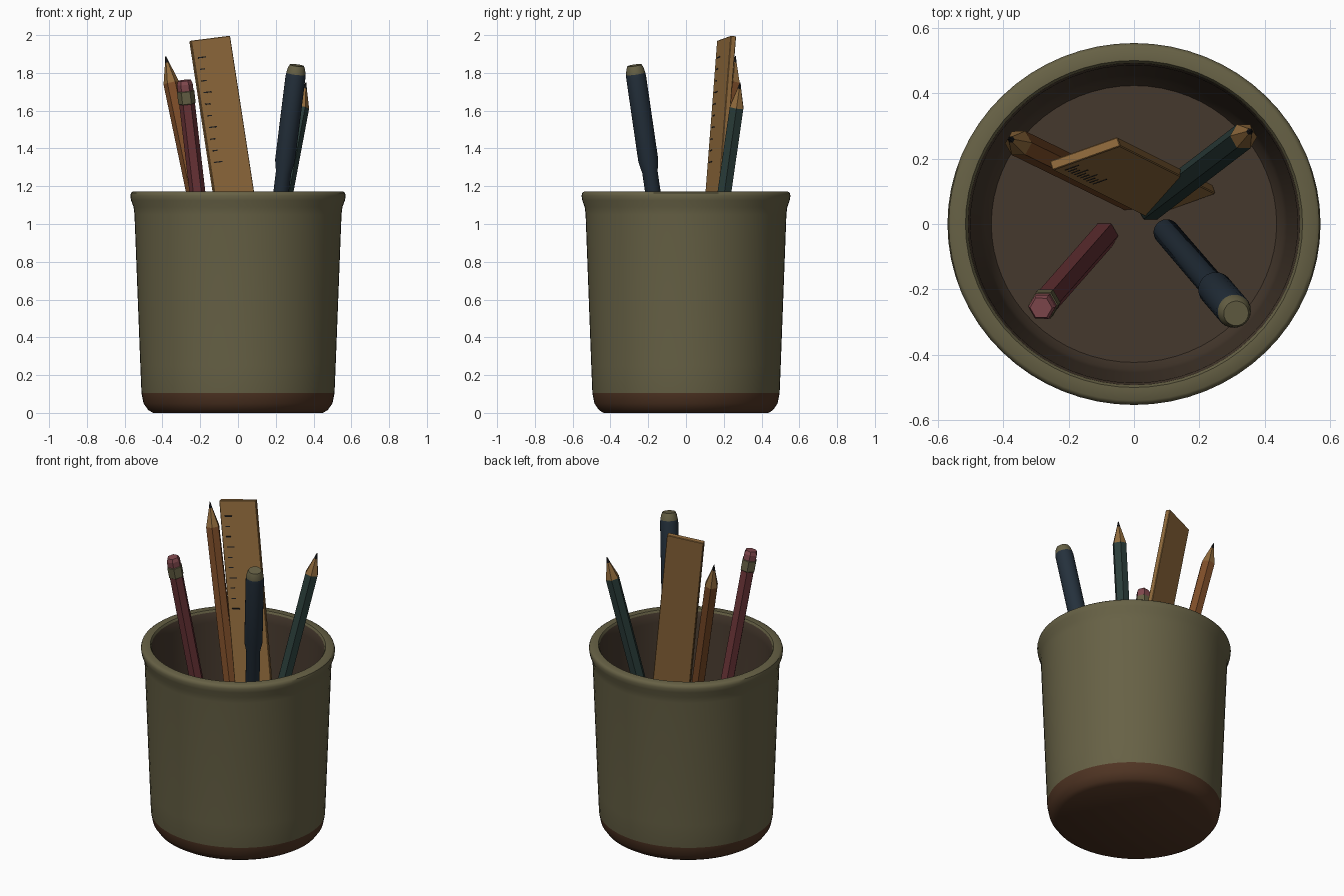
import bpy, bmesh, math
from mathutils import Vector

old = bpy.data.objects.get("Cube")
if old:
    bpy.data.objects.remove(old, do_unlink=True)


def material(name, rgb):
    m = bpy.data.materials.new(name)
    m.use_nodes = True
    m.diffuse_color = (*rgb, 1)
    m.node_tree.nodes["Principled BSDF"].inputs["Base Color"].default_value = (*rgb, 1)
    return m


OLIVE = material("olive_glaze", (0.135, 0.12, 0.06))
CLAY = material("brown_clay", (0.08, 0.035, 0.017))
INSIDE = material("dark_brown_interior", (0.06, 0.04, 0.026))
WOOD = material("tan_wood", (0.28, 0.145, 0.045))
ORANGE = material("orange_paint", (0.21, 0.075, 0.022))
RED = material("red_paint", (0.15, 0.035, 0.04))
PINK = material("pink_rubber", (0.22, 0.065, 0.075))
GREEN = material("green_paint", (0.025, 0.05, 0.045))
NAVY = material("navy_plastic", (0.018, 0.03, 0.045))
BLACK = material("black_graphite", (0.012, 0.012, 0.013))


def finish(name, bm, mats):
    bmesh.ops.recalc_face_normals(bm, faces=bm.faces)
    mesh = bpy.data.meshes.new(name)
    bm.to_mesh(mesh)
    bm.free()
    for m in mats:
        mesh.materials.append(m)
    obj = bpy.data.objects.new(name, mesh)
    bpy.context.collection.objects.link(obj)
    return obj


def smooth(obj, degrees):
    bpy.ops.object.select_all(action='DESELECT')
    obj.select_set(True)
    bpy.context.view_layer.objects.active = obj
    bpy.ops.object.shade_smooth_by_angle(angle=math.radians(degrees))


def loft(name, base, top, sides, profile, squash=1):
    """Rings of (radius, fraction of axis, material of the band above)."""
    base, top = Vector(base), Vector(top)
    axis = (top - base).normalized()
    v = axis.cross(Vector((1, 0, 0))).normalized()
    u = v.cross(axis)
    mats = list(dict.fromkeys(p[2] for p in profile))
    bm = bmesh.new()
    rings = []
    for r, t, _ in profile:
        c = base.lerp(top, t)
        angles = [math.tau * i / sides for i in range(sides)]
        rings.append([bm.verts.new(c + r * (u * math.cos(a) + squash * v * math.sin(a)))
                      for a in angles])
    for k in range(len(rings) - 1):
        lo, hi = rings[k], rings[k + 1]
        for i in range(sides):
            j = (i + 1) % sides
            f = bm.faces.new((lo[i], lo[j], hi[j], hi[i]))
            f.material_index = mats.index(profile[k][2])
    bm.faces.new(rings[0]).material_index = mats.index(profile[0][2])
    bm.faces.new(rings[-1]).material_index = mats.index(profile[-1][2])
    return finish(name, bm, mats)


# Cup: outside, over the rim, down the inside
cup = loft("cup", (0, 0, 0), (0, 0, 1), 64, [
    (0.45, 0, CLAY), (0.475, 0.015, CLAY), (0.5, 0.05, CLAY), (0.511, 0.105, OLIVE),
    (0.517, 0.25, OLIVE), (0.548, 1.05, OLIVE), (0.553, 1.09, OLIVE), (0.566, 1.125, OLIVE),
    (0.57, 1.15, OLIVE), (0.566, 1.165, OLIVE), (0.556, 1.172, OLIVE), (0.515, 1.172, OLIVE),
    (0.507, 1.16, INSIDE), (0.5, 1.1, INSIDE), (0.468, 0.22, INSIDE), (0.458, 0.14, INSIDE),
    (0.436, 0.1, INSIDE)], squash=0.97)
smooth(cup, 40)


# Sharpened pencils
def pencil(name, base, tip, paint):
    loft(name, base, tip, 6, [
        (0.042, 0, paint), (0.042, 0.92, WOOD), (0.011, 0.98, BLACK), (0.002, 1, BLACK)])


pencil("orange_pencil", (-0.01, 0.08, 0.1), (-0.383, 0.262, 1.89), ORANGE)
pencil("green_pencil", (0.05, 0.05, 0.1), (0.36, 0.287, 1.75), GREEN)

# Red pencil, eraser end up
loft("eraser_pencil", (-0.09, -0.035, 0.1), (-0.284, -0.256, 1.76), 6, [
    (0.042, 0, RED), (0.042, 0.925, OLIVE), (0.046, 0.927, OLIVE), (0.046, 0.965, OLIVE),
    (0.042, 0.967, PINK), (0.042, 0.988, PINK), (0.034, 1, PINK)])

# Capped pen
pen = loft("pen", (0.095, -0.02, 0.1), (0.312, -0.273, 1.84), 24, [
    (0.03, 0, NAVY), (0.04, 0.02, NAVY), (0.041, 0.675, NAVY), (0.053, 0.71, NAVY),
    (0.053, 0.965, NAVY), (0.051, 0.975, OLIVE), (0.046, 0.99, OLIVE), (0.038, 1, OLIVE)])
smooth(pen, 30)

# Ruler
foot, head = Vector((0.14, 0.07, 0.1)), Vector((-0.15, 0.215, 1.982))
up = (head - foot).normalized()
across = Vector((0.21, 0.075, 0.03))
across = (across - up * across.dot(up)).normalized()
back = up.cross(across).normalized()
WIDTH, DEPTH = 0.222, 0.03
LENGTH = (head - foot).length


def add_box(bm, centre, w, d, h):
    verts = bmesh.ops.create_cube(bm, size=1)["verts"]
    for vert in verts:
        x, y, z = vert.co
        vert.co = centre + across * x * w + back * y * d + up * z * h


bm = bmesh.new()
add_box(bm, (foot + head) / 2, WIDTH, DEPTH, LENGTH)
bmesh.ops.bevel(bm, geom=list(bm.edges), offset=0.003, segments=1, affect='EDGES')
finish("ruler", bm, [WOOD])

# Tick marks along the ruler's left-hand front edge
bm = bmesh.new()
for i in range(10):
    length = 0.045 if i % 3 == 0 else 0.028
    centre = head - up * (0.095 + 0.0625 * i)
    centre += across * (0.025 + length / 2 - WIDTH / 2) - back * DEPTH / 2
    add_box(bm, centre, length, 0.004, 0.006)
finish("ruler_ticks", bm, [BLACK])
